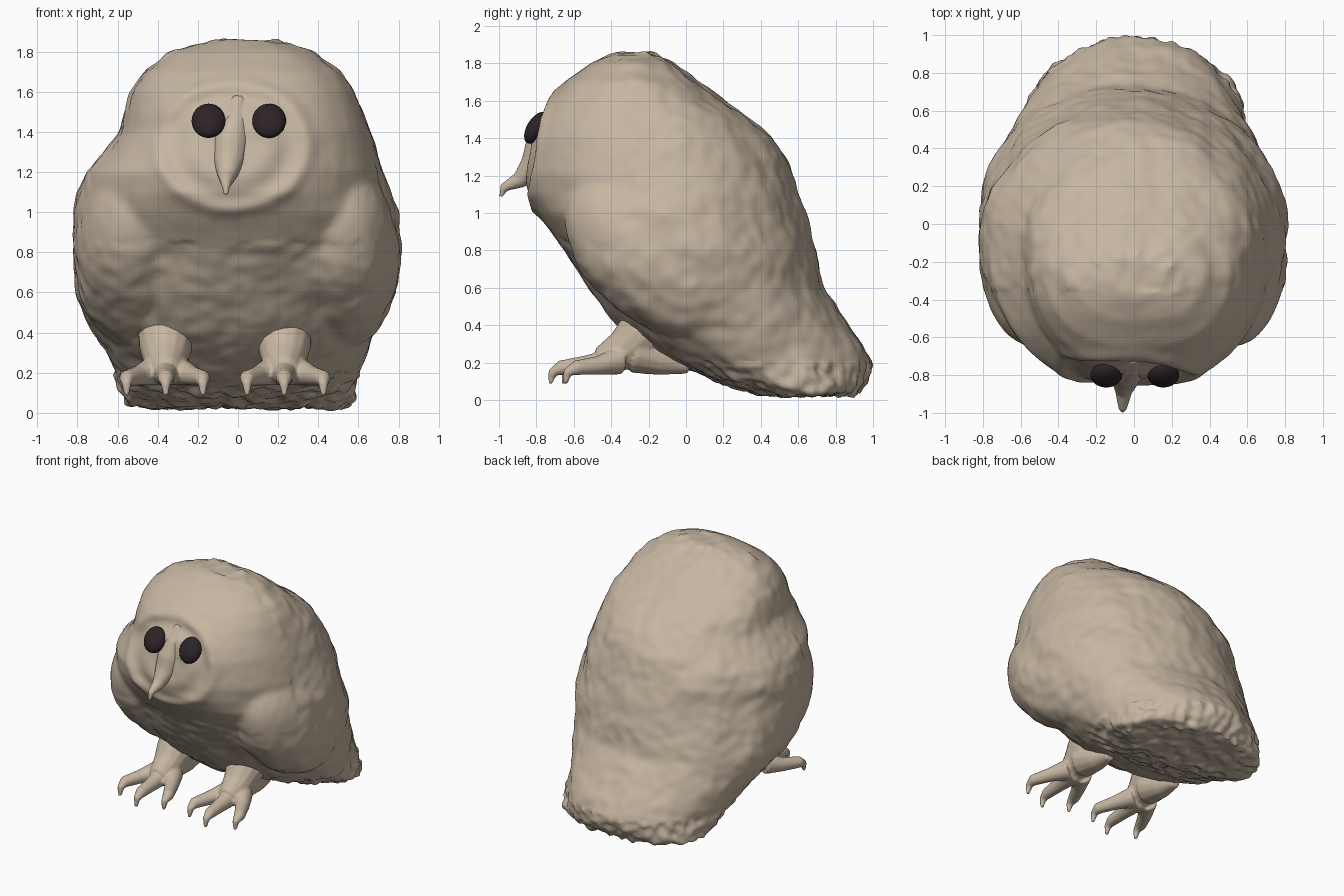
import bpy, bmesh, math, random
from mathutils import Vector, Matrix, noise

random.seed(4)
cube = bpy.data.objects.get("Cube")
if cube:
    bpy.data.objects.remove(cube, do_unlink=True)


def material(name, rgb):
    m = bpy.data.materials.new(name)
    m.use_nodes = True
    m.diffuse_color = (*rgb, 1)
    bsdf = m.node_tree.nodes["Principled BSDF"]
    bsdf.inputs["Base Color"].default_value = (*rgb, 1)
    bsdf.inputs["Roughness"].default_value = 0.9
    return m


DOWN = material("pale tan down", (0.57, 0.47, 0.36))
DARK = material("dark brown eye", (0.026, 0.017, 0.019))


def ball(bm, centre, radii, tilt):
    mat = (Matrix.Translation(centre) @ Matrix.Rotation(tilt, 4, "X")
           @ Matrix.Diagonal((*radii, 1)))
    bmesh.ops.create_uvsphere(bm, u_segments=32, v_segments=20, radius=1, matrix=mat)


def skin(bm, rings):
    """Close a stack of equal vertex rings into a solid."""
    count = len(rings[0])
    for lower, upper in zip(rings, rings[1:]):
        for i in range(count):
            j = (i + 1) % count
            bm.faces.new((lower[i], lower[j], upper[j], upper[i]))
    bm.faces.new(rings[0][::-1])
    bm.faces.new(rings[-1])


def limb(bm, points, sides=14):
    """Tapering round limb along a path of (x, y, z, radius)."""
    centres = [Vector(p[:3]) for p in points]
    rings = []
    for k, c in enumerate(centres):
        along = centres[min(k + 1, len(centres) - 1)] - centres[max(k - 1, 0)]
        u = along.cross(Vector((1, 0, 0))).normalized()
        w = along.cross(u).normalized()
        angles = [math.tau * i / sides for i in range(sides)]
        rings.append([bm.verts.new(c + (u * math.cos(a) + w * math.sin(a)) * points[k][3])
                      for a in angles])
    skin(bm, rings)


def finish(bm, name, mat, voxel=0, smooth=0):
    """Make the object, fuse its overlapping pieces and shade it smooth."""
    bmesh.ops.recalc_face_normals(bm, faces=bm.faces)
    me = bpy.data.meshes.new(name)
    bm.to_mesh(me)
    bm.free()
    ob = bpy.data.objects.new(name, me)
    bpy.context.collection.objects.link(ob)
    if voxel:
        mod = ob.modifiers.new("fuse", "REMESH")
        mod.mode, mod.voxel_size = "VOXEL", voxel
        mod = ob.modifiers.new("soften", "SMOOTH")
        mod.factor, mod.iterations = 0.5, smooth
        ob_eval = ob.evaluated_get(bpy.context.evaluated_depsgraph_get())
        fused = bpy.data.meshes.new_from_object(ob_eval)
        ob.modifiers.clear()
        ob.data = fused
    ob.data.materials.clear()
    ob.data.materials.append(mat)
    for p in ob.data.polygons:
        p.use_smooth = True
        p.material_index = 0
    return ob


# Body outline by height: z, front y, back y, right x, left x
OUTLINE = [
    (0.03, 0.4, 0.92, -0.56, 0.57), (0.1, 0.19, 0.97, -0.58, 0.59),
    (0.2, -0.1, 1.0, -0.61, 0.6), (0.3, -0.26, 0.95, -0.66, 0.64),
    (0.4, -0.37, 0.87, -0.73, 0.69), (0.6, -0.52, 0.74, -0.82, 0.77),
    (0.8, -0.65, 0.69, -0.82, 0.82), (1.0, -0.8, 0.64, -0.82, 0.8),
    (1.1, -0.87, 0.61, -0.8, 0.76), (1.2, -0.87, 0.57, -0.76, 0.73),
    (1.3, -0.86, 0.53, -0.67, 0.7), (1.4, -0.84, 0.46, -0.59, 0.67),
    (1.5, -0.8, 0.36, -0.57, 0.63), (1.6, -0.74, 0.21, -0.54, 0.58),
    (1.7, -0.65, 0.07, -0.47, 0.51), (1.8, -0.51, -0.06, -0.32, 0.37),
    (1.86, -0.38, -0.2, -0.12, 0.18),
]
SEGMENTS = 64


def signed_power(v, e):
    return math.copysign(abs(v) ** e, v)


bm = bmesh.new()
rings = []
for z, front, back, right, left in OUTLINE:
    widest = front + (back - front) * (0.56 if z > 1 else 0.48)
    ring = []
    for i in range(SEGMENTS):
        a = math.tau * i / SEGMENTS
        # blunt face and underside, rounder back
        power = 1.04 if math.sin(a) > 0 else 0.86 if z > 1.15 or z < 0.35 else 0.95
        c, s = signed_power(math.cos(a), power), signed_power(math.sin(a), power)
        x = (left + right) / 2 + c * (left - right) / 2
        y = widest + s * ((back - widest) if s > 0 else (widest - front))
        ring.append(bm.verts.new((x, y, z)))
    rings.append(ring)
skin(bm, rings)

# Folded wings
for side in (-1, 1):
    ball(bm, (side * 0.525 - 0.005, -0.14, 0.78), (0.29, 0.58, 0.37), -0.66)

# Stray tufts on the crown and the ragged tail edge
for i in range(12):
    a = math.tau * i / 12
    r = random.uniform(0.5, 1.1)
    x, y = 0.02 + 0.32 * r * math.cos(a), -0.29 + 0.2 * r * math.sin(a)
    z = 1.83 - 0.09 * r * r
    limb(bm, [(x, y, z - 0.03, 0.055), (x * 1.1, y + 0.02, z + 0.06, 0.02)])
for i in range(13):
    x = -0.52 + 1.04 * i / 12
    y = 0.93 - 1.35 * x * x + random.uniform(-0.03, 0.02)
    limb(bm, [(x, y - 0.06, 0.1, 0.05), (x, y, 0.02, 0.02)])
body = finish(bm, "feathered_body", DOWN, 0.02, 5)

# Sculpt the facial disc and ruffle the down
FACE_X, FACE_Z = -0.03, 1.33
shaped = []
for v in body.data.vertices:
    co, n = v.co.copy(), v.normal.copy()
    ruffle = noise.noise(co * 5) * 0.014 + noise.noise(co * 13) * 0.008
    if co.z < 0.2 and co.y > 0.1:
        ruffle += noise.noise(co * 18) * 0.022
    push = 0
    if co.y < -0.35 and co.z > 0.85:
        r = math.hypot((co.x - FACE_X) / 0.38, (co.z - FACE_Z) / 0.32)
        rim = math.exp(-((r - 1) / 0.1) ** 2)
        hollow = 1 / (1 + math.exp((r - 0.84) * 22))
        cheeks = math.exp(-((r - 0.5) / 0.18) ** 2)
        push = 0.03 * hollow - 0.016 * rim - 0.018 * cheeks
        ruffle *= 0.3
    co += n * ruffle + Vector((0, push, 0))
    co.z = max(co.z, 0.005)
    shaped.append(co)
for v, co in zip(body.data.vertices, shaped):
    v.co = co

# Beak with its broad bridge between the eyes
bm = bmesh.new()
limb(bm, [(0.0, -0.69, 1.56, 0.05), (-0.01, -0.745, 1.46, 0.065),
          (-0.035, -0.77, 1.35, 0.092), (-0.045, -0.81, 1.25, 0.08),
          (-0.055, -0.89, 1.175, 0.045), (-0.06, -0.975, 1.135, 0.024),
          (-0.06, -0.99, 1.085, 0.012)])
finish(bm, "beak", DOWN, 0.01, 5)

# Eyes
for name, x in (("right_eye", -0.147), ("left_eye", 0.155)):
    bm = bmesh.new()
    ball(bm, (x, -0.8, 1.455), (0.084, 0.05, 0.095), -0.55)
    finish(bm, name, DARK)

# Legs with heel, three forward toes and hooked claws
for name, side in (("right_foot", -1), ("left_foot", 1)):
    bm = bmesh.new()
    x = -0.065 + side * 0.295
    limb(bm, [(x, -0.1, 0.5, 0.15), (x, -0.25, 0.34, 0.135),
              (x, -0.34, 0.26, 0.11), (x, -0.46, 0.21, 0.07)])
    limb(bm, [(x, -0.26, 0.26, 0.12), (x, -0.12, 0.215, 0.085),
              (x, 0.02, 0.18, 0.04)])
    for spread, reach in ((-0.185, -0.6), (0.0, -0.67), (0.195, -0.59)):
        tx = x + side * spread
        limb(bm, [(x + side * spread * 0.3, -0.36, 0.21, 0.075),
                  (x + side * spread * 0.7, reach + 0.12, 0.185, 0.05),
                  (tx, reach, 0.172, 0.04),
                  (tx, reach - 0.045, 0.145, 0.025),
                  (tx, reach - 0.055, 0.085, 0.012)])
    finish(bm, name, DOWN, 0.01, 4)
